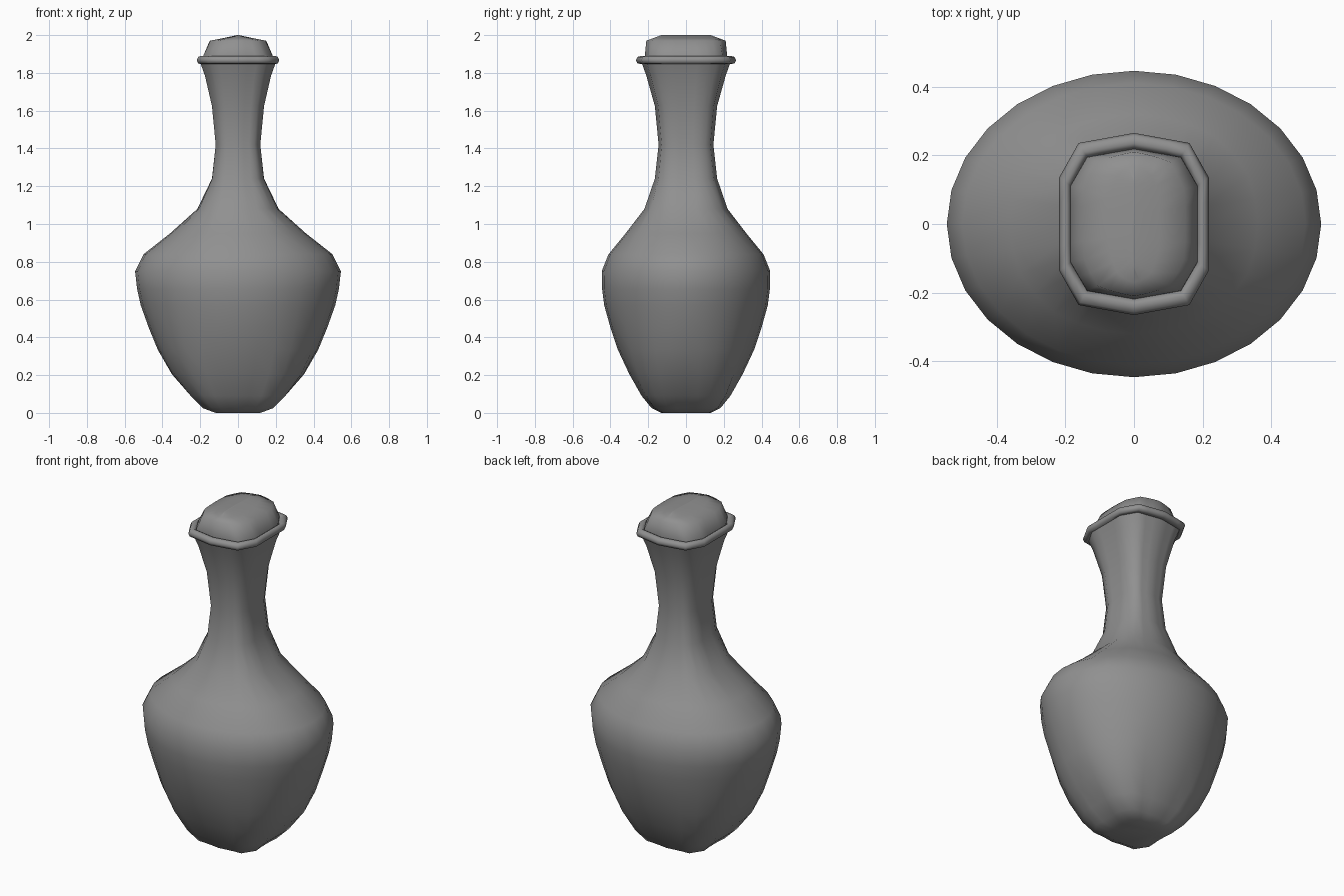
import bpy, bmesh, math

if "Cube" in bpy.data.objects:
    bpy.data.objects.remove(bpy.data.objects["Cube"])

N = 28  # sides per ring, 7 per quarter

# quarter outline of the soft-cornered rectangle section (steps 0..7 from +y to +x)
KEYS = [(0, 0, 1), (3, .74, .89), (5, 1, .51), (7, 1, 0)]

# dark grey finish
dark = bpy.data.materials.new("dark_grey")
dark.diffuse_color = (.28, .28, .28, 1)
dark.use_nodes = True
dark.node_tree.nodes["Principled BSDF"].inputs["Base Color"].default_value = dark.diffuse_color


def quarter(i):
    for (a, xa, ya), (b, xb, yb) in zip(KEYS, KEYS[1:]):
        if a <= i <= b:
            f = (i - a) / (b - a)
            return xa + (xb - xa) * f, ya + (yb - ya) * f


def section(i, t):
    """Unit section point: t=0 is a circle, t=1 the soft rectangle."""
    q, k = divmod(i, 7)
    k = k if q % 2 == 0 else 7 - k
    sx = 1 if q < 2 else -1
    sy = 1 if q in (0, 3) else -1
    px, py = quarter(k)
    a = k * math.pi / 14
    cx, cy = math.sin(a), math.cos(a)
    return sx * (cx + (px - cx) * t), sy * (cy + (py - cy) * t)


def loft(name, rings, caps=True, closed=False, angle=50):
    """Skin rings given as (half x, half y, z, squareness)."""
    bm = bmesh.new()
    loops = []
    for rx, ry, z, t in rings:
        pts = [section(i, t) for i in range(N)]
        loops.append([bm.verts.new((x * rx, y * ry, z)) for x, y in pts])
    pairs = list(zip(loops, loops[1:]))
    if closed:
        pairs.append((loops[-1], loops[0]))
    for a, b in pairs:
        for i in range(N):
            j = (i + 1) % N
            bm.faces.new((a[i], a[j], b[j], b[i]))
    if caps:
        bm.faces.new(loops[0])
        bm.faces.new(loops[-1])
    bmesh.ops.recalc_face_normals(bm, faces=bm.faces)
    me = bpy.data.meshes.new(name)
    bm.to_mesh(me)
    bm.free()
    me.materials.append(dark)
    ob = bpy.data.objects.new(name, me)
    bpy.context.collection.objects.link(ob)
    bpy.ops.object.select_all(action='DESELECT')
    ob.select_set(True)
    bpy.context.view_layer.objects.active = ob
    bpy.ops.object.shade_smooth_by_angle(angle=math.radians(angle))
    return ob


# bottle: squarish foot, oval belly, flared squarish neck
loft("bottle_body", [
    (.115, .13, 0, 1.3), (.18, .182, .025, 1.3), (.25, .235, .09, 1.0),
    (.35, .30, .205, .55), (.425, .361, .335, .25), (.474, .401, .455, .08),
    (.515, .433, .57, 0), (.534, .444, .655, 0), (.545, .446, .75, 0),
    (.50, .41, .84, 0), (.36, .32, .95, .2), (.215, .22, 1.08, .6),
    (.138, .165, 1.24, .9), (.118, .145, 1.42, 1), (.138, .165, 1.625, 1),
    (.175, .21, 1.785, 1), (.2, .235, 1.855, 1),
])

# rolled lip around the mouth
loft("neck_lip", [
    (.195, .23, 1.846, 1), (.211, .257, 1.85, 1), (.218, .265, 1.867, 1),
    (.211, .257, 1.885, 1), (.197, .235, 1.89, 1), (.183, .218, 1.88, 1),
], caps=False, closed=True, angle=80)

# stopper: low pillow rising to a ridge along y
loft("stopper", [
    (.187, .22, 1.855, 1), (.184, .218, 1.89, 1), (.15, .21, 1.97, .7),
    (.075, .17, 1.985, .4), (.004, .13, 2.0, 0),
], angle=80)
